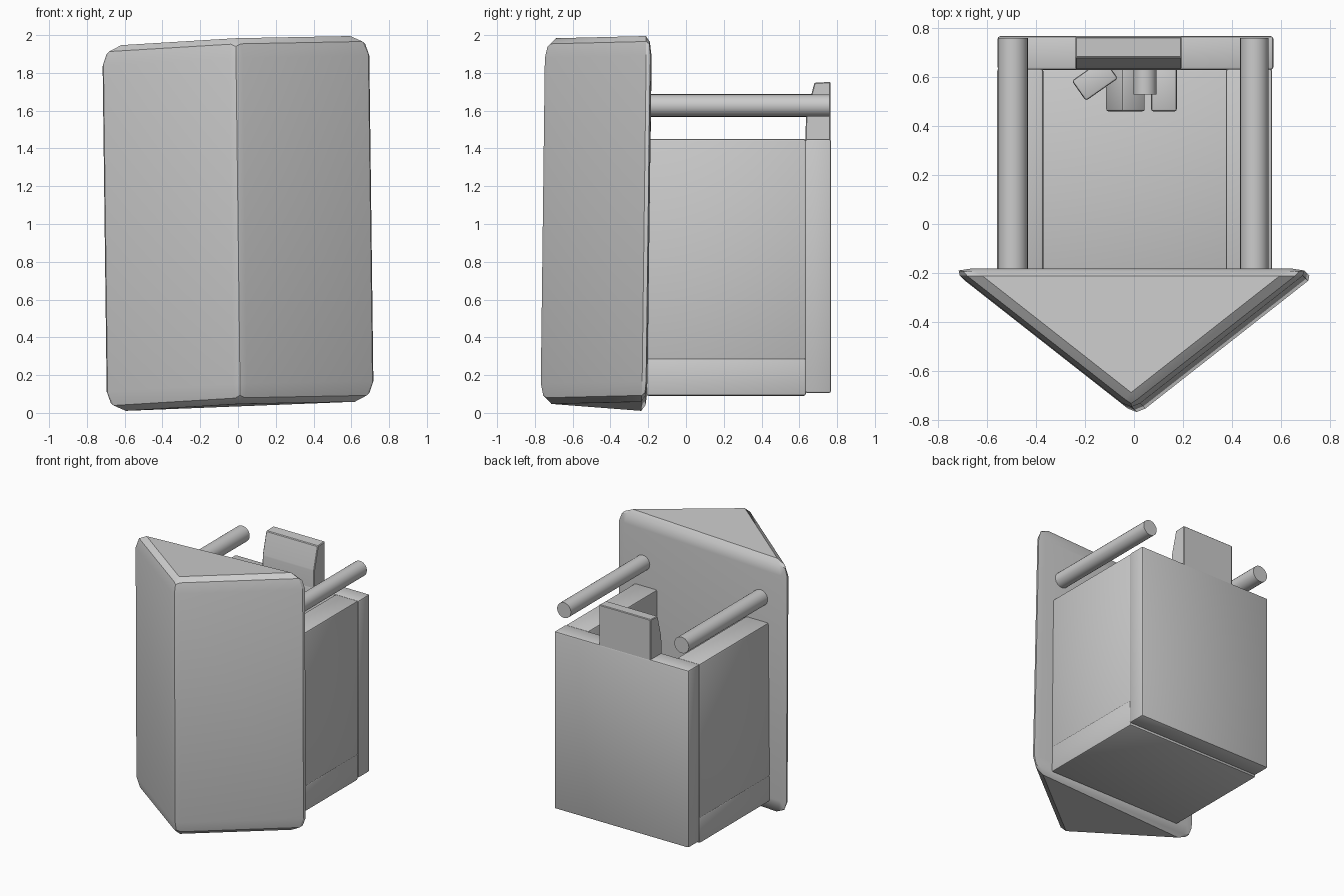
import bpy, bmesh
from math import radians
from mathutils import Matrix, Vector

if "Cube" in bpy.data.objects:
    bpy.data.objects.remove(bpy.data.objects["Cube"])


def finish(bm, name, angle=30):
    bmesh.ops.recalc_face_normals(bm, faces=bm.faces)
    me = bpy.data.meshes.new(name)
    bm.to_mesh(me)
    bm.free()
    ob = bpy.data.objects.new(name, me)
    bpy.context.collection.objects.link(ob)
    bpy.ops.object.select_all(action='DESELECT')
    ob.select_set(True)
    bpy.context.view_layer.objects.active = ob
    bpy.ops.object.shade_smooth_by_angle(angle=radians(angle))
    return ob


def extrude_profile(points, depth):
    # Closed profile extruded by a depth vector
    bm = bmesh.new()
    f = bm.faces.new([bm.verts.new(p) for p in points])
    r = bmesh.ops.extrude_face_region(bm, geom=[f])
    verts = [g for g in r['geom'] if isinstance(g, bmesh.types.BMVert)]
    bmesh.ops.translate(bm, verts=verts, vec=depth)
    bmesh.ops.recalc_face_normals(bm, faces=bm.faces)
    return bm


def bevel(bm, w, seg):
    bmesh.ops.bevel(bm, geom=bm.edges[:], offset=w, offset_type='OFFSET',
                    segments=seg, profile=0.5, affect='EDGES', clamp_overlap=True)


def box(name, lo, hi, w=0.012, rot=0.0, axis='Z'):
    lo, hi = Vector(lo), Vector(hi)
    bm = bmesh.new()
    bmesh.ops.create_cube(bm, size=1)
    bmesh.ops.scale(bm, verts=bm.verts, vec=hi - lo)
    if w:
        bevel(bm, w, 2)
    bm.transform(Matrix.Translation((lo + hi) / 2) @ Matrix.Rotation(radians(rot), 4, axis))
    return finish(bm, name)


def rod(name, x, z, y0, y1, r, n=24):
    bm = bmesh.new()
    bmesh.ops.create_cone(bm, cap_ends=True, segments=n, radius1=r, radius2=r, depth=y1 - y0)
    bm.transform(Matrix.Translation((x, (y0 + y1) / 2, z)) @ Matrix.Rotation(radians(90), 4, 'X'))
    return finish(bm, name)


# Front wedge: bevelled unit prism, stretched and leaned slightly
bm = extrude_profile([(-.5, 0, 0), (.5, 0, 0), (0, -1, 0)], (0, 0, 1))
bevel(bm, 0.055, 2)
lo = [min(v.co[i] for v in bm.verts) for i in range(3)]
hi = [max(v.co[i] for v in bm.verts) for i in range(3)]
for v in bm.verts:
    t = [(v.co[i] - lo[i]) / (hi[i] - lo[i]) for i in range(3)]
    a, b, c = 2 * t[0] - 1, 1 - t[1], 2 * t[2] - 1
    v.co = (0.706 * a - 0.012 * c,
            -0.193 - 0.565 * b + 0.012 * c,
            1.002 + 0.968 * c + 0.028 * a + 0.015 * b)
finish(bm, "front_wedge")

# Open-topped bin: floor, two side walls, back panel
box("bin_floor", (-0.56, -0.21, 0.09), (0.565, 0.635, 0.29))
for side, x0, x1 in (("left", -0.56, -0.37), ("right", 0.375, 0.565)):
    box(side + "_wall", (x0, -0.21, 0.28), (x1, 0.635, 1.45))
box("back_panel", (-0.558, 0.63, 0.105), (0.57, 0.768, 1.45))

# Twin handle rods
for side, x in (("left", -0.495), ("right", 0.492)):
    rod(side + "_rod", x, 1.627, -0.22, 0.76, 0.061 if side == "left" else 0.058)

# Sloped tab on top of the back panel
bm = extrude_profile([(-0.24, 0.632, 1.40), (-0.24, 0.765, 1.40), (-0.24, 0.765, 1.752),
                      (-0.24, 0.68, 1.748), (-0.24, 0.635, 1.58)], (0.435, 0, 0))
bevel(bm, 0.005, 1)
finish(bm, "top_tab", 20)

# Small fittings on the inside of the back panel
box("fitting_slanted", (-0.24, 0.54, 0.98), (-0.08, 0.64, 1.12), 0.01, 35)
box("fitting_angled", (-0.09, 0.46, 0.82), (0.02, 0.64, 0.96), 0.01, 30, 'Y')
rod("fitting_peg", 0.045, 1.1, 0.53, 0.64, 0.047)
box("fitting_block", (0.07, 0.46, 0.8), (0.175, 0.64, 0.95), 0.01)
